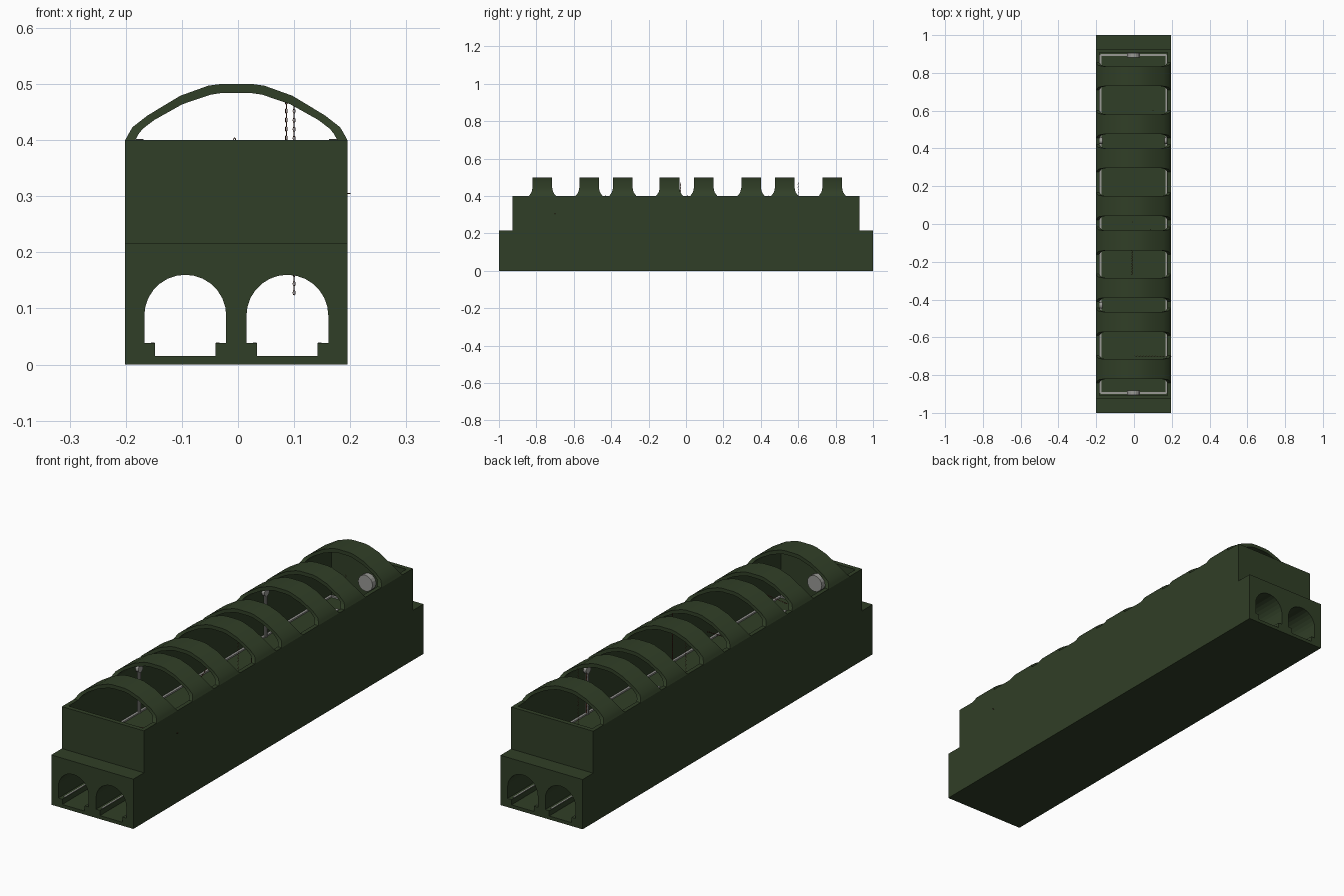
import bpy, bmesh, math
from mathutils import Vector, Matrix

if "Cube" in bpy.data.objects:
    bpy.data.objects.remove(bpy.data.objects["Cube"])

X0 = -0.003          # body centre line
FLOOR = 0.19         # hall floor height


def mat(name, c):
    m = bpy.data.materials.new(name)
    m.diffuse_color = (*c, 1)
    m.use_nodes = True
    m.node_tree.nodes["Principled BSDF"].inputs["Base Color"].default_value = m.diffuse_color
    return m


GREEN = mat("dark_green", (0.030, 0.049, 0.020))
GREY = mat("light_grey", (0.32, 0.32, 0.30))
RUST = mat("rust", (0.11, 0.035, 0.018))


def finish(name, bm, material):
    bmesh.ops.recalc_face_normals(bm, faces=bm.faces)
    me = bpy.data.meshes.new(name)
    bm.to_mesh(me)
    bm.free()
    me.materials.append(material)
    ob = bpy.data.objects.new(name, me)
    bpy.context.collection.objects.link(ob)
    return ob


def prism(name, pts, y0, y1, material):
    """Extrude an (x, z) outline along y."""
    bm = bmesh.new()
    f = bm.faces.new([bm.verts.new((x, y0, z)) for x, z in pts])
    r = bmesh.ops.extrude_face_region(bm, geom=[f])
    bmesh.ops.translate(bm, vec=(0, y1 - y0, 0),
                        verts=[v for v in r["geom"] if isinstance(v, bmesh.types.BMVert)])
    return finish(name, bm, material)


def box(name, x0, x1, y0, y1, z0, z1, material):
    return prism(name, [(x0, z0), (x1, z0), (x1, z1), (x0, z1)], y0, y1, material)


def boolean(ob, other, op):
    m = ob.modifiers.new("bool", "BOOLEAN")
    m.object, m.operation, m.solver = other, op, "EXACT"
    bpy.context.view_layer.objects.active = ob
    bpy.ops.object.modifier_apply(modifier=m.name)
    bpy.data.objects.remove(other, do_unlink=True)


# station shell: long low base plus taller hall
shell = box("station_shell", X0 - .198, X0 + .198, -1, 1, 0, .217, GREEN)
boolean(shell, box("hall", X0 - .198, X0 + .198, -.927, .927, .1, .4, GREEN), "UNION")
boolean(shell, box("hall_cut", X0 - .18, X0 + .18, -.907, .907, FLOOR, .6, GREEN), "DIFFERENCE")

# twin tunnels with side ledges, and grey ledge strips
for s, side in ((-1, "left"), (1, "right")):
    cx = X0 + s * .091
    pts = [(cx - .054, .015), (cx + .054, .015), (cx + .054, .038), (cx + .073, .038)]
    pts += [(cx + .073 * math.cos(a), .087 + .073 * math.sin(a))
            for a in [math.pi * i / 14 for i in range(15)]]
    pts += [(cx - .073, .038), (cx - .054, .038)]
    boolean(shell, prism("tunnel_cut", pts, -1.1, 1.1, GREEN), "DIFFERENCE")
    for t in (-1, 1):
        e = cx + t * .058
        box(side + "_ledge_strip", e - .003, e + .003, -.98, .98, .036, .0395, GREY)

# arched roof ribs, flared at the feet: outer x, z, inner x, z, half width
half = [(.198, .4, .18, .4, .073), (.192, .411, .174, .411, .064),
        (.185, .423, .167, .42, .057), (.158, .444, .146, .436, .0525),
        (.1, .479, .096, .464, .0525), (.05, .497, .046, .481, .0525),
        (.028, .5, .026, .484, .0525)]
stations = [(-a, b, -c, d, w) for a, b, c, d, w in half] + half[::-1]
for y in (-.768, -.518, -.338, -.088, .095, .348, .528, .782):
    bm = bmesh.new()
    prev = None
    for ox, oz, ix, iz, w in stations:
        ring = [bm.verts.new((X0 + px, y + q, pz)) for px, pz, q in
                ((ox, oz, -w), (ox, oz, w), (ix, iz, w), (ix, iz, -w))]
        if prev:
            for k in range(4):
                j = (k + 1) % 4
                bm.faces.new((prev[k], prev[j], ring[j], ring[k]))
        else:
            bm.faces.new(ring)
        prev = ring
    bm.faces.new(prev)
    rib = finish("roof_rib", bm, GREEN)
    bpy.ops.object.select_all(action="DESELECT")
    rib.select_set(True)
    bpy.context.view_layer.objects.active = rib
    bpy.ops.object.shade_smooth_by_angle(angle=math.radians(40))

# grey skirting round the hall floor
for s in (-1, 1):
    x = X0 + s * .174
    box("side_skirting", x - .005, x + .005, -.895, .895, FLOOR, FLOOR + .006, GREY)
    box("end_skirting", X0 - .174, X0 + .174, s * .895 - .005, s * .895 + .005,
        FLOOR, FLOOR + .006, GREY)


def cylinder(name, p, r, depth, rot, material, n=16):
    bm = bmesh.new()
    bmesh.ops.create_cone(bm, cap_ends=True, segments=n, radius1=r, radius2=r, depth=depth,
                          matrix=Matrix.Translation(p) @ rot)
    return finish(name, bm, material)


# wall posts with round heads, and round fittings on the end walls
for x, y in ((-.172, .44), (.172, .44), (-.172, -.43)):
    cylinder("wall_post", (X0 + x, y, (FLOOR + .4) / 2), .007, .4 - FLOOR, Matrix(), GREY, 10)
    cylinder("post_head", (X0 + x, y, .385), .017, .014,
             Matrix.Rotation(math.pi / 2, 4, "Y"), GREY)
for s in (-1, 1):
    cylinder("end_wall_fitting", (X0, s * .894, .3), .035, .024,
             Matrix.Rotation(math.pi / 2, 4, "X"), GREY)


def chain(a, b, pitch=.008, nu=8, nv=4):
    """Row of alternating oval links from a to b."""
    a, b = Vector(a), Vector(b)
    d = b - a
    rot = d.to_track_quat("Z", "Y").to_matrix().to_4x4()
    n = max(2, round(d.length / pitch))
    bm = bmesh.new()
    for i in range(n):
        M = (Matrix.Translation(a + d * ((i + .5) / n)) @ rot
             @ Matrix.Rotation(i * math.pi / 2, 4, "Z"))
        g = []
        for u in range(nu):
            A = math.tau * u / nu
            row = []
            for v in range(nv):
                B = math.tau * v / nv
                r = .0009 * math.cos(B)
                row.append(bm.verts.new(M @ Vector(((.0018 + r) * math.cos(A),
                                                    .0009 * math.sin(B),
                                                    (.004 + r) * math.sin(A)))))
            g.append(row)
        for u in range(nu):
            for v in range(nv):
                u2, v2 = (u + 1) % nu, (v + 1) % nv
                bm.faces.new((g[u][v], g[u2][v], g[u2][v2], g[u][v2]))
    finish("chain", bm, RUST)


# hanging and slung chains
chain((.1, .6, .472), (.1, .6, .124))
chain((.086, -.03, .472), (.086, -.03, .2))
chain((0, -.7, .28), (.2, -.7, .305))
chain((-.01, -.27, .3), (-.01, -.13, .38))
chain((-.006, .01, .404), (-.006, .01, .2))
chain((.165, .45, .39), (.165, .45, .2))
